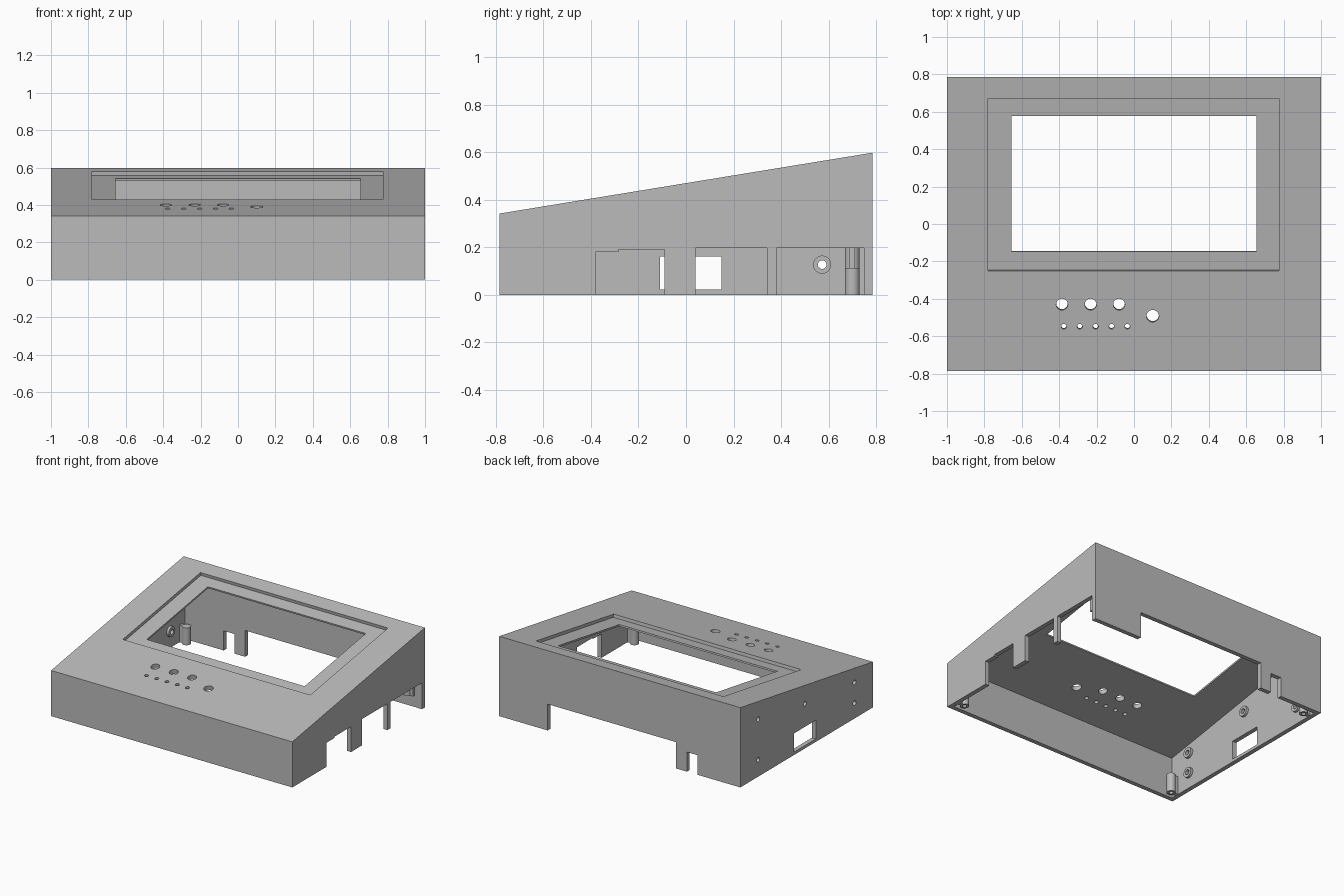
import bpy, bmesh, math
from mathutils import Matrix, Vector

cube = bpy.data.objects.get("Cube")
if cube:
    bpy.data.objects.remove(cube, do_unlink=True)

W, D, FRONT_H, BACK_H, T = 1.0, 0.785, 0.342, 0.598, 0.033
SLOPE = (BACK_H - FRONT_H) / (2 * D)
TILT = Matrix.Rotation(math.atan(SLOPE), 4, 'X')

grey = bpy.data.materials.new("matte_grey")
grey.use_nodes = True
GREY = (0.5, 0.5, 0.5, 1)
grey.diffuse_color = GREY
grey.node_tree.nodes["Principled BSDF"].inputs["Base Color"].default_value = GREY


def roof(y):
    return FRONT_H + SLOPE * (y + D)


def finish(name, bm):
    bmesh.ops.recalc_face_normals(bm, faces=bm.faces[:])
    mesh = bpy.data.meshes.new(name)
    bm.to_mesh(mesh)
    bm.free()
    mesh.materials.append(grey)
    obj = bpy.data.objects.new(name, mesh)
    bpy.context.collection.objects.link(obj)
    return obj


def box(name, x0, x1, y0, y1, z0, z1, matrix=Matrix()):
    bm = bmesh.new()
    size = Matrix.Diagonal((x1 - x0, y1 - y0, z1 - z0, 1))
    mid = Matrix.Translation(((x0 + x1) / 2, (y0 + y1) / 2, (z0 + z1) / 2))
    bmesh.ops.create_cube(bm, size=1, matrix=matrix @ mid @ size)
    return finish(name, bm)


def rod(name, centre, radius, depth, turn=Matrix(), sides=32):
    bm = bmesh.new()
    bmesh.ops.create_cone(bm, cap_ends=True, segments=sides, radius1=radius, radius2=radius,
                          depth=depth, matrix=Matrix.Translation(centre) @ turn)
    return finish(name, bm)


def wedge(name, inset, floor, drop):
    # Sloped side profile swept across the width
    bm = bmesh.new()
    y = D - inset
    profile = [(-y, floor), (y, floor), (y, roof(y) - drop), (-y, roof(-y) - drop)]
    face = bm.faces.new([bm.verts.new((inset - W, py, pz)) for py, pz in profile])
    swept = bmesh.ops.extrude_face_region(bm, geom=[face])["geom"]
    bmesh.ops.translate(bm, vec=(2 * (W - inset), 0, 0),
                        verts=[v for v in swept if isinstance(v, bmesh.types.BMVert)])
    return finish(name, bm)


def cut(target, cutter):
    mod = target.modifiers.new("cut", 'BOOLEAN')
    mod.operation, mod.solver, mod.object = 'DIFFERENCE', 'EXACT', cutter
    bpy.context.view_layer.objects.active = target
    bpy.ops.object.modifier_apply(modifier=mod.name)
    bpy.data.objects.remove(cutter, do_unlink=True)


def smooth(obj):
    bpy.ops.object.select_all(action='DESELECT')
    obj.select_set(True)
    bpy.context.view_layer.objects.active = obj
    bpy.ops.object.shade_smooth_by_angle(angle=math.radians(30))


# Hollow, open-bottomed housing
housing = wedge("housing", 0, 0, 0)
cut(housing, wedge("hollow", T, -0.2, 0.036))

# Screen recess and window, cut square to the sloped top
ORIGIN = Matrix.Translation((0, 0, roof(0))) @ TILT
STRETCH = 1 / math.cos(math.atan(SLOPE))


def top_cut(x0, x1, y0, y1, low):
    cut(housing, box("opening", x0, x1, y0 * STRETCH, y1 * STRETCH, low, 0.1, ORIGIN))


top_cut(-0.78, 0.775, -0.25, 0.67, -0.023)
top_cut(-0.655, 0.655, -0.15, 0.575, -0.1)

# Button, lamp and knob holes in the sloped top
holes = [(x, -0.43, 0.031) for x in (-0.385, -0.232, -0.08)]
holes += [(-0.375 + 0.085 * i, -0.548, 0.014) for i in range(5)]
holes.append((0.1, -0.492, 0.033))
for x, y, r in holes:
    cut(housing, rod("hole", (x, y, roof(y)), r, 0.2, TILT))

# Connector notches along the +x wall: y range and height
for y0, y1, h in ((-0.38, -0.28, 0.18), (-0.285, -0.09, 0.19),
                  (0.04, 0.34, 0.197), (0.38, D - T - 0.002, 0.197)):
    cut(housing, box("notch", W - T - 0.02, W + 0.1, y0, y1, -0.1, h))

# Notches along the back wall: x range and height
for x0, x1, h in ((-0.467, 0.598, 0.197), (-0.645, -0.557, 0.147)):
    cut(housing, box("notch", x0, x1, D - T - 0.02, D + 0.1, -0.1, h))

# Socket opening and screw holes in the -x wall
cut(housing, box("socket", -W - 0.1, T + 0.02 - W, -0.11, 0.15, 0.022, 0.162))
SIDEWAYS = Matrix.Rotation(math.pi / 2, 4, 'Y')
SCREWS = ((0.573, 0.43), (0.573, 0.127), (0.02, 0.335), (-0.568, 0.27), (-0.568, 0.115))
for y, z in SCREWS:
    cut(housing, rod("screw_hole", (-W, y, z), 0.018, 0.2, SIDEWAYS))
smooth(housing)

# Raised rings around the screw holes inside
for i, (y, z) in enumerate(SCREWS):
    ring = rod(f"screw_ring_{i + 1}", (T - W + 0.009, y, z), 0.038, 0.02, SIDEWAYS)
    cut(ring, rod("bore", (-W, y, z), 0.018, 0.2, SIDEWAYS))
    smooth(ring)

# Hollow corner posts; the one beside the notched corner sits higher
for name, sx, sy, z0, z1 in (("front_right_post", -1, -1, 0, 0.14),
                             ("front_left_post", 1, -1, 0, 0.14),
                             ("back_right_post", -1, 1, 0, 0.13),
                             ("back_left_post", 1, 1, 0.11, 0.2)):
    spot = Vector((sx * 0.917, sy * 0.7, 0))
    post = rod(name, spot + Vector((0, 0, (z0 + z1) / 2)), 0.031, z1 - z0)
    cut(post, rod("bore", spot, 0.015, 0.2))
    # Web joining the post to the side wall
    web = box(name + "_web", *sorted((sx * 0.945, sx * (W - T + 0.002))),
              sy * 0.7 - 0.012, sy * 0.7 + 0.012, z0, z1)
    smooth(post)
